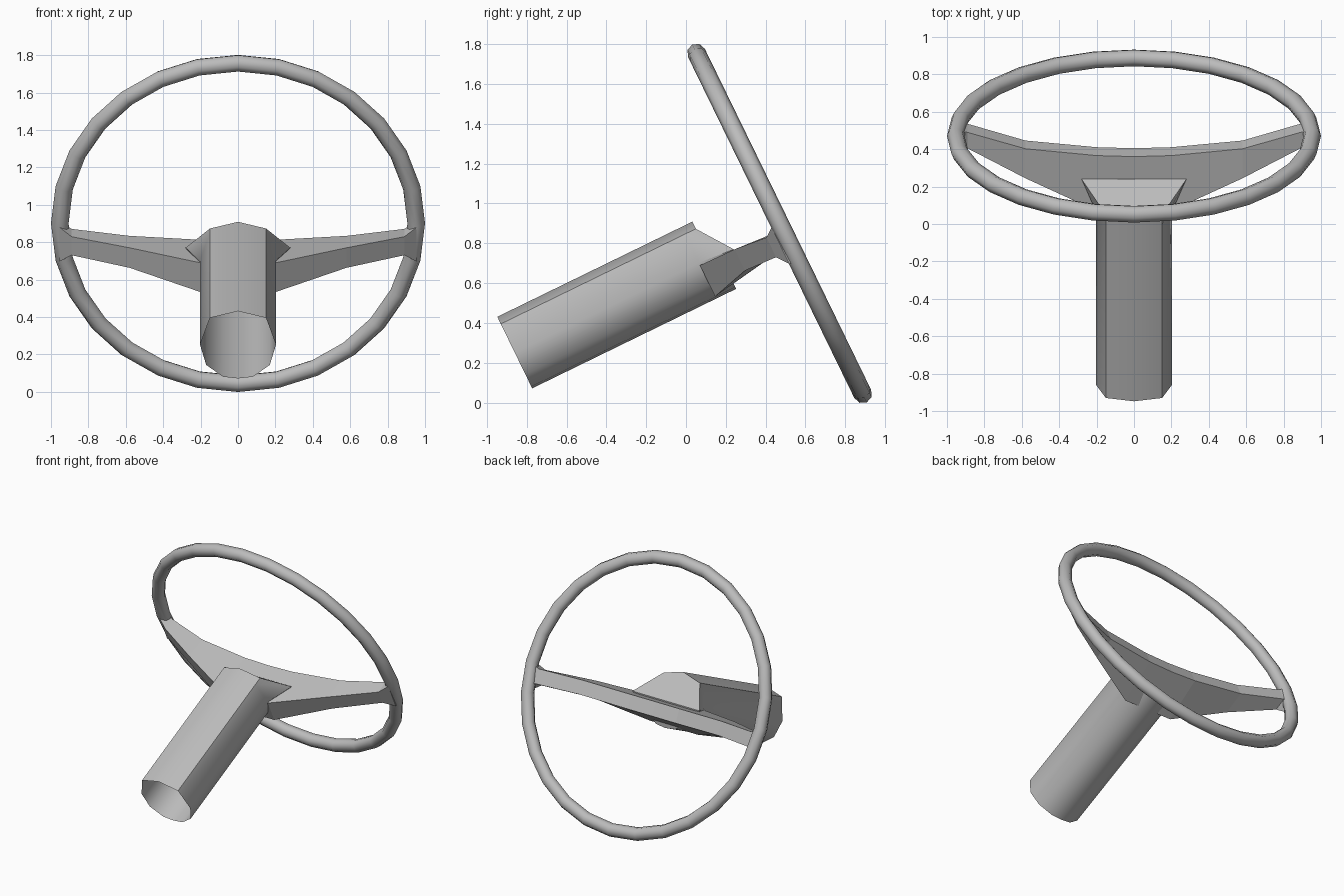
import bpy, bmesh, math
from mathutils import Matrix

if "Cube" in bpy.data.objects:
    bpy.data.objects.remove(bpy.data.objects["Cube"])

# Tilted frame: local y runs along the column, local z is up in the wheel plane
TILT = Matrix.Translation((0, 0.47, 0.9)) @ Matrix.Rotation(math.radians(26), 4, 'X')

grey = bpy.data.materials.new("plain_grey")
grey.use_nodes = True
grey.diffuse_color = (0.5, 0.5, 0.5, 1)
grey.node_tree.nodes["Principled BSDF"].inputs["Base Color"].default_value = (0.5, 0.5, 0.5, 1)


def loft(bm, rings):
    """Join closed rings of points with quads, returning the vertex rings."""
    rows = [[bm.verts.new(p) for p in ring] for ring in rings]
    for a, b in zip(rows, rows[1:]):
        n = len(a)
        for i in range(n):
            j = (i + 1) % n
            bm.faces.new((a[i], a[j], b[j], b[i]))
    return rows


def finish(name, bm, smooth_angle=None):
    bmesh.ops.recalc_face_normals(bm, faces=bm.faces)
    mesh = bpy.data.meshes.new(name)
    bm.to_mesh(mesh)
    bm.free()
    mesh.transform(TILT)
    mesh.materials.append(grey)
    obj = bpy.data.objects.new(name, mesh)
    bpy.context.collection.objects.link(obj)
    if smooth_angle:
        bpy.ops.object.select_all(action='DESELECT')
        obj.select_set(True)
        bpy.context.view_layer.objects.active = obj
        bpy.ops.object.shade_smooth_by_angle(angle=math.radians(smooth_angle))
    return obj


# Wheel rim: a torus swept around the column axis
bpy.ops.mesh.primitive_torus_add(major_segments=28, minor_segments=8,
                                 major_radius=0.953, minor_radius=0.047)
rim = bpy.context.object
rim.name = "wheel_rim"
rim.data.transform(TILT @ Matrix.Rotation(math.pi / 2, 4, 'X'))
rim.data.materials.append(grey)
bpy.ops.object.shade_smooth_by_angle(angle=math.radians(50))

# Column: open tube at the front, flared and slanted at the wheel end
half = [(0, 0.2), (0.15, 0.16), (0.203, 0), (0.17, -0.12), (0.08, -0.19), (0, -0.2)]
section = half + [(-x, z) for x, z in half[-2:0:-1]]


def end_point(x, z):
    if abs(x) > 0.2:                       # side points flare out into wings
        return (math.copysign(0.28, x), -0.264, -0.016)
    return (x, -0.39 if z > 0 else -0.34, z)


bm = bmesh.new()
rows = loft(bm, [[(x, -1.48, z) for x, z in section],
                 [(x, -0.45, z) for x, z in section],
                 [end_point(x, z) for x, z in section]])
end = rows[-1]
bm.faces.new([end[i] for i in (8, 9, 0, 1, 2)])
bm.faces.new(end[2:9])
finish("steering_column", bm, 50)

# Spoke bar: x, front y, rear y, top front z, top rear z, low front z, low rear z
stations = [
    (0, -0.452, -0.138, -0.014, -0.033, -0.188, -0.135),
    (0.2, -0.452, -0.132, -0.014, -0.033, -0.188, -0.135),
    (0.58, -0.26, -0.09, -0.018, -0.03, -0.137, -0.13),
    (0.89, -0.09, 0.005, -0.035, -0.035, -0.145, -0.14),
    (0.955, -0.045, 0.035, 0.0, 0.0, -0.205, -0.205),
]
full = [(-s[0],) + s[1:] for s in stations[:0:-1]] + stations
bm = bmesh.new()
rows = loft(bm, [[(x, f, tf), (x, r, tr), (x, r, lr), (x, f, lf)]
                 for x, f, r, tf, tr, lf, lr in full])
bm.faces.new(rows[0])
bm.faces.new(rows[-1])
finish("spoke_bar", bm)
